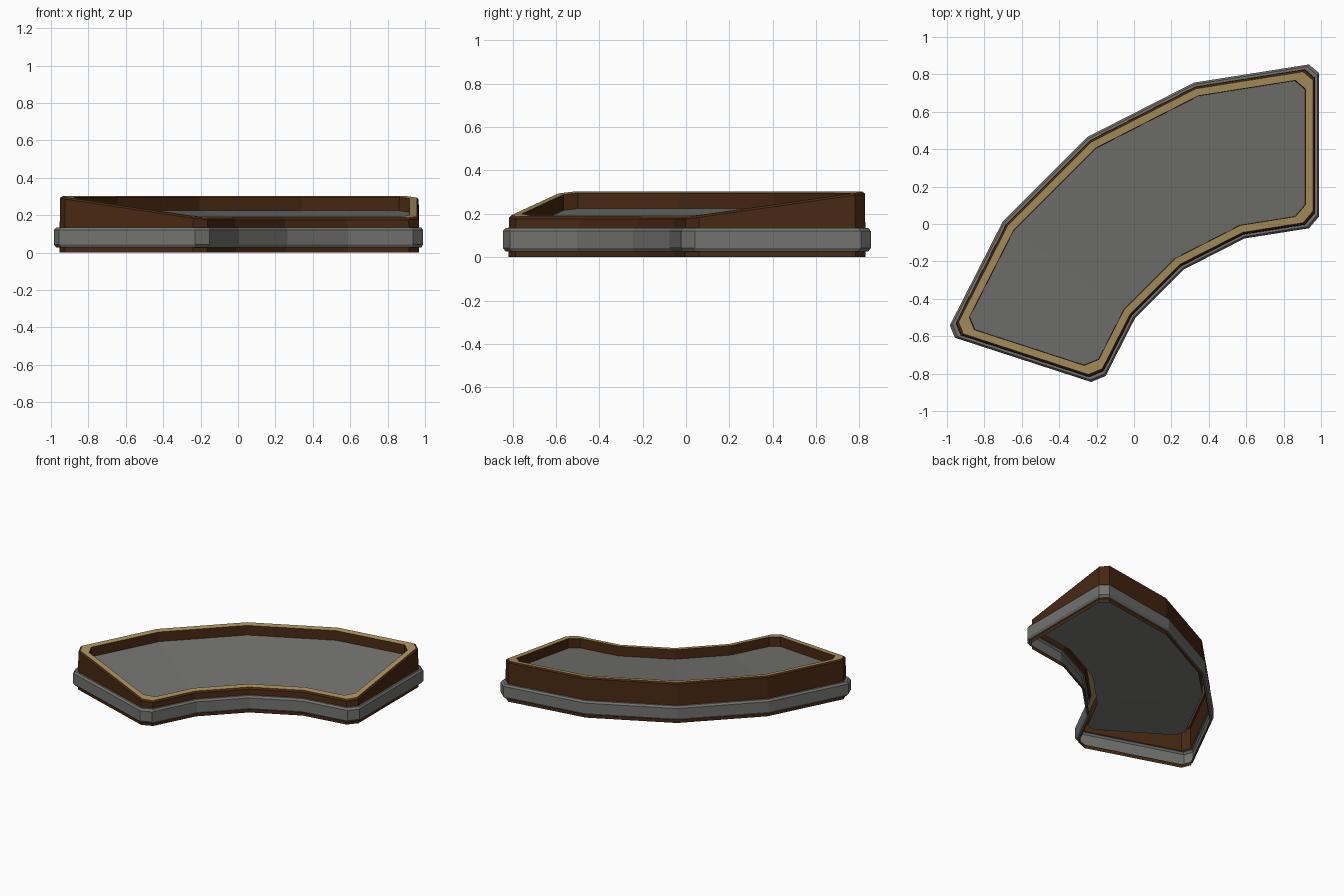
import bpy, math
from mathutils import Vector

if "Cube" in bpy.data.objects:
    bpy.data.objects.remove(bpy.data.objects["Cube"])

C = Vector((0.953, -1.19))            # centre of the curved sweep
R, r, END, CH = 2.046, 1.17, 0.037, 0.055
A9, C9 = math.radians(9), math.cos(math.radians(9))
AXIS = Vector((math.cos(math.radians(126)), math.sin(math.radians(126))))


def mirror(p):
    return 2 * p.dot(AXIS) * AXIS - p


def polar(rad, deg):
    a = math.radians(deg)
    return Vector((-rad * math.sin(a), rad * math.cos(a)))


def half_arc(rad, side, d):
    """Chamfered end corner plus arc points, from the end to the middle."""
    x = END - d
    corner = Vector((x, (rad * C9 + x * math.sin(A9)) / C9))
    on_end = corner + Vector((0, -side * CH))
    on_arc = corner + Vector((-C9, -math.sin(A9))) * CH
    return [on_end, on_arc, polar(rad, 18), polar(rad, 36)]


def outline(d):
    """Curved four-segment footprint, inset by d (anticlockwise)."""
    o = half_arc(R - d / C9, 1, d)
    i = half_arc(r + d / C9, -1, d)
    outer = o + [mirror(p) for p in reversed(o[:3])]
    inner = i + [mirror(p) for p in reversed(i[:3])]
    return outer + inner[::-1]


def rim_height(p):
    """Top slopes from the tall outer side to the low inner side."""
    rho = max(p.dot(polar(1, a)) for a in (9, 27, 45, 63))
    return 0.18 + 0.125 * (rho / C9 - r) / (R - r)


def material(name, col):
    m = bpy.data.materials.new(name)
    m.diffuse_color = (*col, 1)
    m.use_nodes = True
    m.node_tree.nodes["Principled BSDF"].inputs["Base Color"].default_value = m.diffuse_color
    return m


BROWN, GREY, GOLD = 0, 1, 2
mats = [material("dark_brown", (0.065, 0.021, 0.006)),
        material("grey", (0.17, 0.17, 0.16)),
        material("tan_gold", (0.41, 0.29, 0.11))]

# Shell profile: inset, height, height is measured from rim, colour up to next ring
profile = [(0.022, 0.0, False, BROWN), (0.022, 0.027, False, GREY),
           (0.010, 0.027, False, GREY), (0.0, 0.043, False, GREY),
           (0.0, 0.120, False, GREY), (0.010, 0.134, False, GREY),
           (0.022, 0.134, False, BROWN), (0.024, -0.008, True, BROWN),
           (0.034, 0.002, True, GOLD), (0.073, 0.002, True, BROWN),
           (0.075, -0.070, True, GREY)]

verts, faces, cols = [], [], []
for d, z, from_rim, _ in profile:
    for p in outline(d):
        w = p + C
        verts.append((w.x, w.y, z + (rim_height(p) if from_rim else 0)))

N = 14
for k in range(len(profile) - 1):     # walls, band and rim
    for i in range(N):
        j = (i + 1) % N
        faces.append((k * N + i, k * N + j, (k + 1) * N + j, (k + 1) * N + i))
        cols.append(profile[k][3])
b = (len(profile) - 1) * N
for i in range(6):                    # sloping floor
    faces.append((b + i, b + i + 1, b + 12 - i, b + 13 - i))
    cols.append(GREY)

me = bpy.data.meshes.new("curved_tray")
me.from_pydata(verts, [], faces)
for m in mats:
    me.materials.append(m)
for f, c in zip(me.polygons, cols):
    f.material_index = c
me.update()
ob = bpy.data.objects.new("curved_tray", me)
bpy.context.collection.objects.link(ob)
